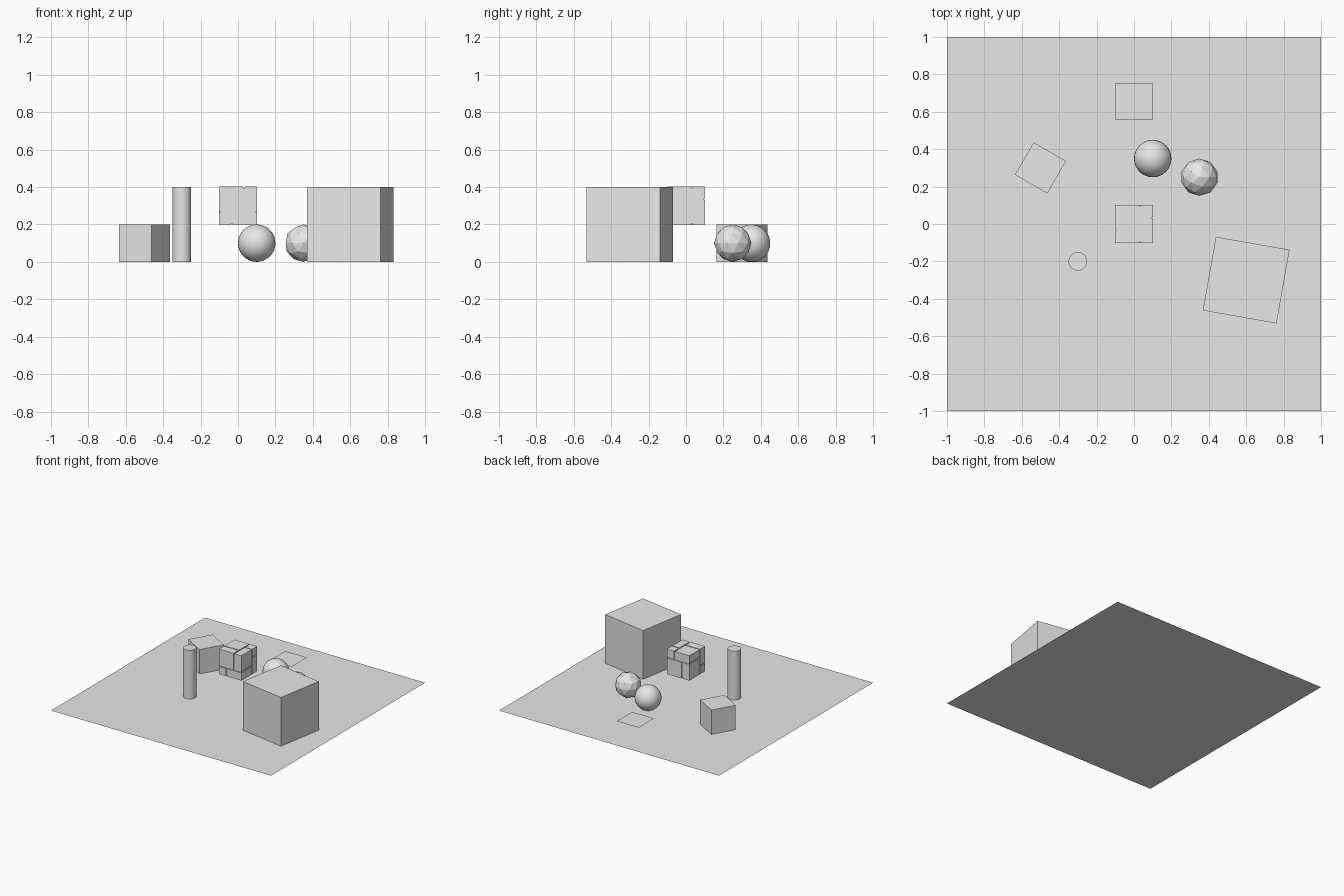
import bpy
from math import radians
from mathutils import Vector

old = bpy.data.objects.get("Cube")
if old:
    bpy.data.objects.remove(old, do_unlink=True)

# One plain grey for everything
GREY = (0.8, 0.8, 0.8, 1)
grey = bpy.data.materials.new("plain_grey")
grey.use_nodes = True
grey.diffuse_color = GREY
grey.node_tree.nodes["Principled BSDF"].inputs["Base Color"].default_value = GREY


def finish(name, smooth=False):
    ob = bpy.context.object
    ob.name = name
    ob.data.materials.append(grey)
    if smooth:
        bpy.ops.object.shade_smooth_by_angle(angle=radians(30))
    return ob


def box(name, centre, size, turn=0):
    bpy.ops.mesh.primitive_cube_add(size=1, location=centre, rotation=(0, 0, radians(turn)))
    ob = finish(name)
    ob.scale = size
    return ob


# Ground sheet and small hovering sheet
bpy.ops.mesh.primitive_plane_add(size=2, location=(0, 0, 0))
finish("ground_sheet")
bpy.ops.mesh.primitive_plane_add(size=0.2, location=(0, 0.655, 0.06))
finish("small_sheet")

# Plain blocks
box("large_block", (0.6, -0.3, 0.2), (0.4, 0.4, 0.4), -10)
box("small_block", (-0.5, 0.3, 0.1), (0.2, 0.2, 0.2), -30)

# Pillar
bpy.ops.mesh.primitive_cylinder_add(vertices=32, radius=0.05, depth=0.4, location=(-0.3, -0.2, 0.2))
finish("pillar", True)

# Smooth ball and faceted ball
bpy.ops.mesh.primitive_uv_sphere_add(segments=32, ring_count=16, radius=0.1, location=(0.1, 0.35, 0.1))
finish("smooth_ball", True)
bpy.ops.mesh.primitive_ico_sphere_add(subdivisions=2, radius=0.1, location=(0.35, 0.25, 0.1))
finish("faceted_ball")

# Grooved floating cube: a core wrapped in interlocking pieces on a 3x3x3 grid
CENTRE = Vector((0, 0, 0.3))
CELL, GAP = 0.205 / 3, 0.008
box("puzzle_core", CENTRE, (0.19, 0.19, 0.19))


def piece(name, low, high):
    low, high = Vector(low), Vector(high)
    size = (high - low) * CELL
    middle = (low + high) / 2 - Vector((1.5, 1.5, 1.5))
    # Trim only the inner sides so the outer faces stay flush
    for i in range(3):
        inner_low, inner_high = low[i] > 0, high[i] < 3
        size[i] -= GAP / 2 * (inner_low + inner_high)
        middle[i] += GAP / 4 / CELL * (inner_low - inner_high)
    box(name, CENTRE + middle * CELL, size)


for corner in (0, 2):
    piece("puzzle_corner", [corner] * 3, [corner + 1] * 3)
for shift in range(3):
    for low, high in (((0, 1, 0), (1, 3, 2)), ((2, 0, 1), (3, 2, 3))):
        piece("puzzle_slab", low[shift:] + low[:shift], high[shift:] + high[:shift])
